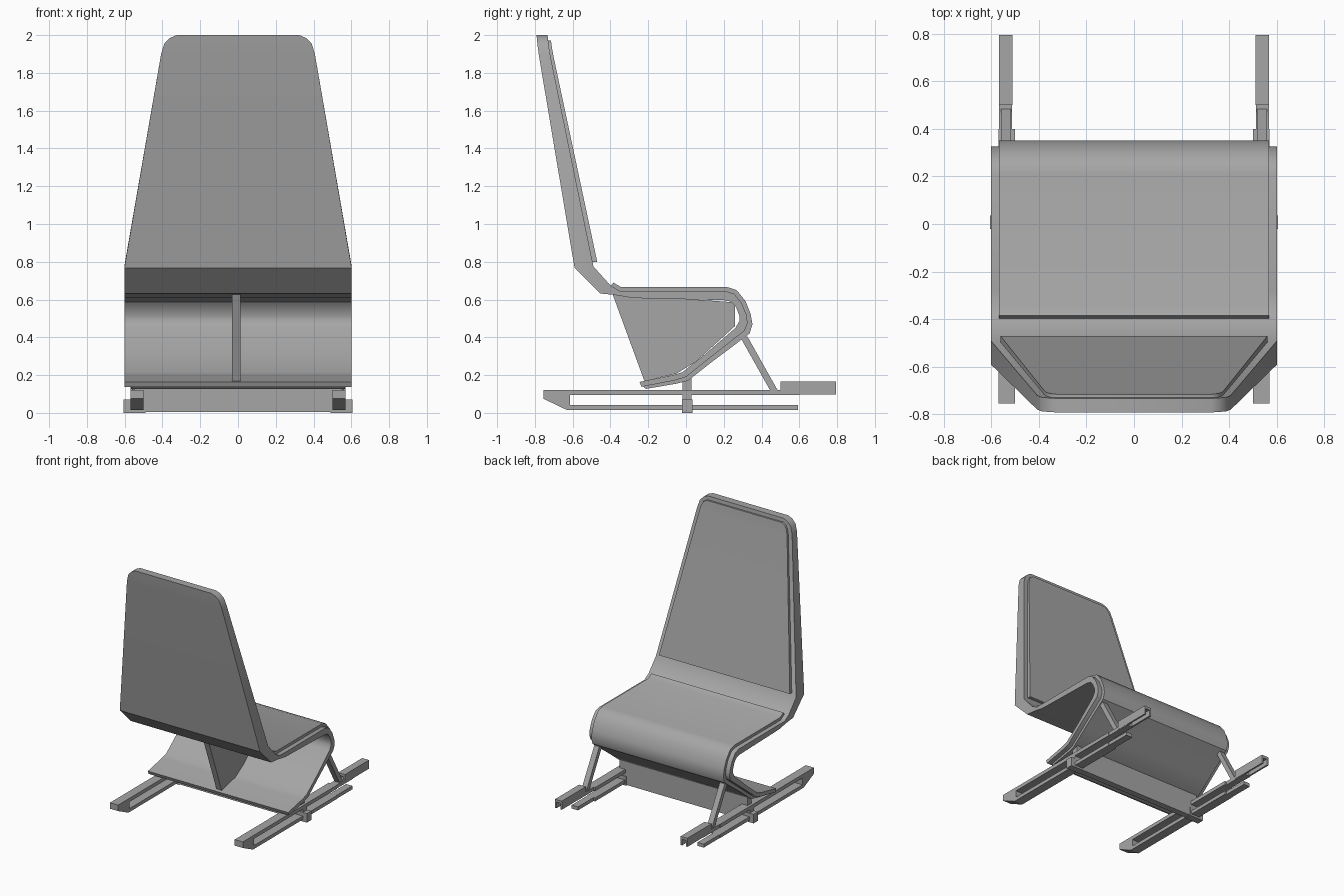
import bpy, bmesh

if "Cube" in bpy.data.objects:
    bpy.data.objects.remove(bpy.data.objects["Cube"])

# Dark grey for every part
grey = bpy.data.materials.new("dark_grey")
grey.diffuse_color = (.38, .38, .38, 1)
grey.use_nodes = True
grey.node_tree.nodes["Principled BSDF"].inputs["Base Color"].default_value = grey.diffuse_color


def finish(name, bm, smooth=False):
    bmesh.ops.recalc_face_normals(bm, faces=bm.faces)
    me = bpy.data.meshes.new(name)
    bm.to_mesh(me)
    bm.free()
    me.materials.append(grey)
    ob = bpy.data.objects.new(name, me)
    bpy.context.collection.objects.link(ob)
    if smooth:
        bpy.ops.object.select_all(action='DESELECT')
        ob.select_set(True)
        bpy.context.view_layer.objects.active = ob
        bpy.ops.object.shade_smooth_by_angle(angle=0.6)
    return ob


def loft(name, stations):
    """Sheet with thickness: each station is (side a y, z, side b y, z, half width)."""
    bm = bmesh.new()
    rings = []
    for ay, az, by, bz, w in stations:
        rings.append([bm.verts.new(p) for p in
                      ((-w, ay, az), (w, ay, az), (w, by, bz), (-w, by, bz))])
    for r, s in zip(rings, rings[1:]):
        for i in range(4):
            j = (i + 1) % 4
            bm.faces.new((r[i], r[j], s[j], s[i]))
    bm.faces.new(rings[0])
    bm.faces.new(rings[-1])
    return finish(name, bm, True)


def extrude(name, profile, x0, x1):
    """Extrude a (y, z) outline along x."""
    bm = bmesh.new()
    f = bm.faces.new([bm.verts.new((x0, y, z)) for y, z in profile])
    g = bmesh.ops.extrude_face_region(bm, geom=[f])
    for v in g['geom']:
        if isinstance(v, bmesh.types.BMVert):
            v.co.x = x1
    return finish(name, bm)


def box(name, x0, x1, y0, y1, z0, z1):
    return extrude(name, [(y0, z0), (y1, z0), (y1, z1), (y0, z1)], x0, x1)


# Continuous shell: backrest, seat, front roll and return underneath
W = 0.602
loft("seat_shell", [
    (-.792, 2.0, -.733, 2.0, .325), (-.790, 1.985, -.731, 1.985, .36),
    (-.787, 1.955, -.728, 1.955, .39), (-.78, 1.9, -.72, 1.9, .407),
    (-.59, .767, -.49, .775, W), (-.453, .632, -.40, .675, W),
    (-.38, .625, -.35, .645, W), (-.28, .608, -.28, .645, W),
    (.20, .597, .21, .645, W), (.24, .588, .255, .63, W),
    (.265, .56, .295, .58, W), (.282, .515, .32, .52, W),
    (.282, .485, .326, .475, W), (.262, .45, .31, .435, W),
    (.10, .31, .125, .29, W), (-.02, .215, 0, .19, W),
    (-.07, .2, -.06, .172, W), (-.246, .164, -.235, .138, W)])

# Back pad
loft("back_pad", [
    (-.735, 1.972, -.716, 1.972, .325), (-.733, 1.958, -.713, 1.958, .35),
    (-.73, 1.93, -.709, 1.93, .366), (-.726, 1.89, -.702, 1.89, .376),
    (-.505, .80, -.470, .80, .562)])

# Seat pad wrapping the roll
P = .567
loft("seat_pad", [
    (-.40, .67, -.385, .69, P), (-.35, .64, -.345, .667, P),
    (.21, .64, .215, .667, P), (.25, .625, .268, .65, P),
    (.29, .575, .315, .592, P), (.315, .52, .342, .525, P),
    (.32, .475, .352, .47, P), (.305, .44, .337, .42, P),
    (.12, .295, .14, .272, P), (0, .195, .01, .17, P),
    (-.06, .177, -.05, .155, P), (-.235, .147, -.212, .127, P)])

# Central support fin inside the shell
extrude("center_fin", [(-.39, .632), (.26, .585), (.26, .46), (.2, .405),
                       (.05, .27), (-.05, .208), (-.22, .168)], -.031, .014)

# Cross plate carrying the seat
box("cross_plate", -.55, .55, -.018, .03, .004, .2)

for s, side in ((-1, "left"), (1, "right")):
    a, b = s * .5, s * .57
    # Sled rail: slotted runner with an angled rear nose, narrower at the front
    extrude(side + "_upper_rail", [(-.755, .122), (-.755, .075), (-.63, .015),
            (-.615, .015), (-.615, .094), (.4, .094), (.4, .122)], a, b)
    box(side + "_upper_rail_front", s * .513, s * .567, .4, .6, .094, .122)
    box(side + "_lower_rail", a, b, -.616, .4, .015, .042)
    box(side + "_lower_rail_front", s * .513, s * .567, .4, .592, .015, .042)
    # Clamp block around the rail
    box(side + "_rail_clamp", s * .49, s * .605, -.02, .035, 0, .07)
    box(side + "_rail_post", a, b, -.018, .03, .04, .1)
    # Slider: channel open underneath
    c, d = s * .51, s * .568
    box(side + "_slider_top", c, d, .5, .795, .145, .165)
    box(side + "_slider_inner_wall", c, c + s * .013, .5, .795, .098, .146)
    box(side + "_slider_outer_wall", d - s * .013, d, .5, .795, .098, .146)
    # Diagonal leg
    extrude(side + "_front_leg", [(.285, .405), (.325, .405), (.485, .12), (.445, .12)],
            s * .517, s * .56)
